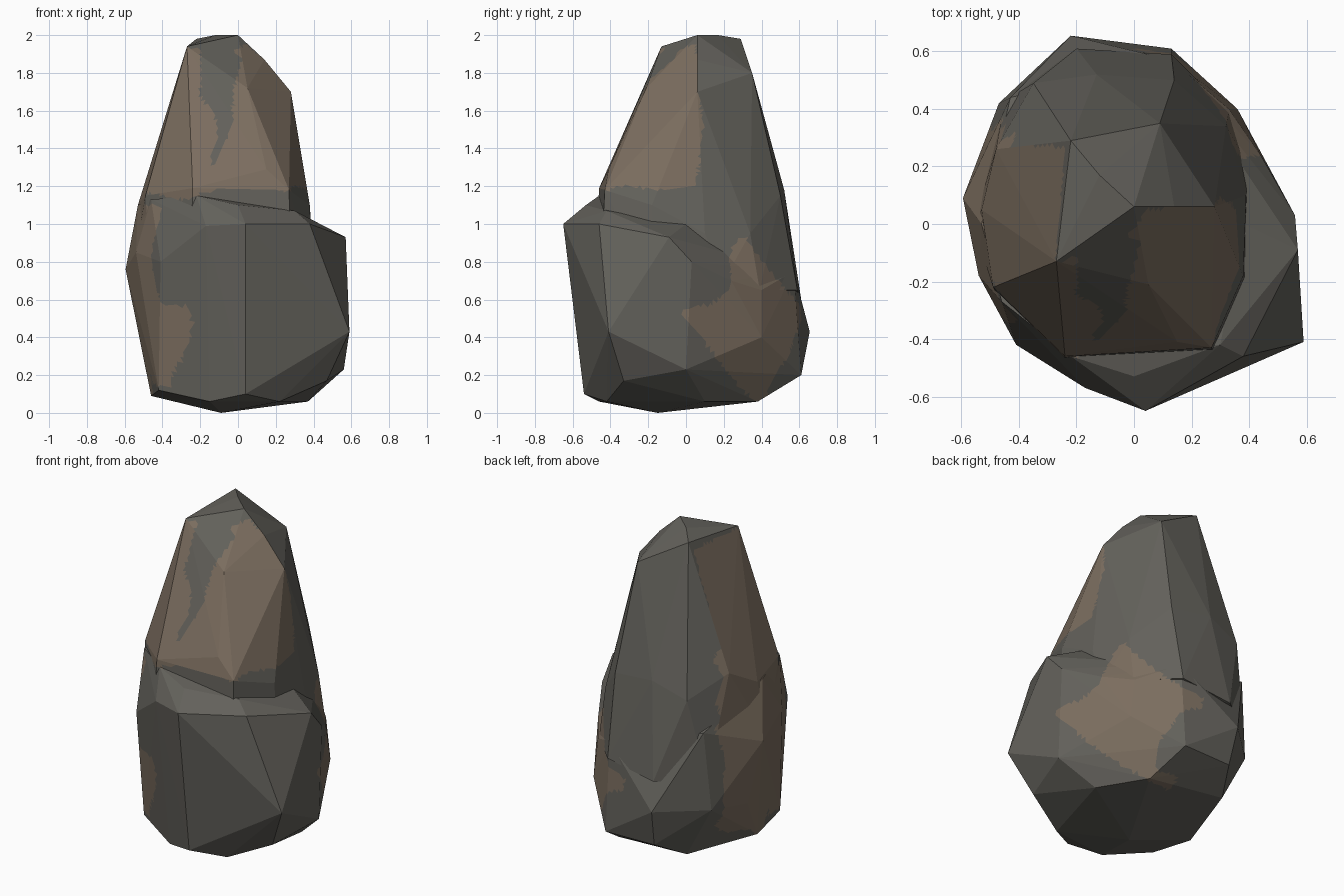
import bpy, bmesh
from mathutils import noise

if "Cube" in bpy.data.objects:
    bpy.data.objects.remove(bpy.data.objects["Cube"])

# Corner points of the broad base boulder
BASE = [
    (-.09, -.15, 0), (.37, .1, .06), (.2, .38, .06), (-.15, -.46, .06), (.22, -.42, .06),
    (-.46, -.05, .09), (.04, -.54, .1), (-.3, .42, .1), (-.42, -.33, .12),
    (.13, .61, .2), (-.2, .6, .2), (.56, .0, .23), (.47, -.33, .17), (.59, -.41, .43),
    (-.51, .12, .36), (-.47, .42, .42), (-.22, .655, .43), (.36, .4, .4),
    (-.595, .09, .76), (-.54, -.18, .85), (-.41, -.42, .8), (-.17, -.57, .99),
    (.04, -.65, 1.0), (.38, -.46, 1.0), (.57, -.09, .93), (.56, .03, .8),
    (.44, .24, .7), (.33, .4, .65), (.13, .57, .75), (-.43, .44, .9),
    (0, -.53, 1.1), (.3, -.42, 1.07), (-.46, -.27, 1.13), (-.22, -.46, 1.15),
    (-.53, .0, 1.1), (.38, .0, 1.0),
]
# Corner points of the tapering upper peak (the lowest ones sit inside the base)
PEAK = [
    (0, .06, 2), (-.12, .17, 2), (-.22, .29, 1.98), (-.27, -.13, 1.94), (.09, .35, 1.8),
    (.05, -.21, 1.72), (.14, .06, 1.87), (.28, .06, 1.7), (.15, -.41, 1.29),
    (.27, -.43, 1.18), (.38, -.18, 1.1), (.39, .1, .95), (.32, .34, .95),
    (.14, .5, 1.15), (-.13, .52, 1.18), (-.35, .49, 1.1), (-.48, .26, 1.22),
    (-.53, .05, 1.1), (-.49, -.22, 1.15), (-.24, -.46, 1.19), (-.56, .0, .75),
    (.13, .59, .65), (-.2, .61, .6), (-.45, .43, .6), (-.46, -.28, .75),
    (-.25, -.48, .8), (.28, -.45, .8), (.4, -.2, .7), (.4, .2, .7), (.33, .39, .65),
]


def hull(name, points):
    bm = bmesh.new()
    for p in points:
        bm.verts.new(p)
    res = bmesh.ops.convex_hull(bm, input=bm.verts[:])
    junk = {g for g in res['geom_interior'] + res['geom_unused']
            if isinstance(g, bmesh.types.BMVert)}
    bmesh.ops.delete(bm, geom=list(junk), context='VERTS')
    bmesh.ops.recalc_face_normals(bm, faces=bm.faces[:])
    me = bpy.data.meshes.new(name)
    bm.to_mesh(me)
    bm.free()
    ob = bpy.data.objects.new(name, me)
    bpy.context.collection.objects.link(ob)
    return ob


def material(name, rgb):
    m = bpy.data.materials.new(name)
    m.diffuse_color = (*rgb, 1)
    m.use_nodes = True
    m.node_tree.nodes["Principled BSDF"].inputs["Base Color"].default_value = m.diffuse_color
    return m


# Join both masses into one rock
rock = hull("rock", BASE)
peak = hull("peak", PEAK)
mod = rock.modifiers.new("join", 'BOOLEAN')
mod.operation = 'UNION'
mod.solver = 'EXACT'
mod.object = peak
bpy.context.view_layer.update()
joined = bpy.data.meshes.new_from_object(
    rock.evaluated_get(bpy.context.evaluated_depsgraph_get()))
rock.modifiers.clear()
rock.data = joined
bpy.data.objects.remove(peak)

# Grey stone with brown weathered patches
rock.data.materials.clear()
rock.data.materials.append(material("grey_stone", (.125, .12, .105)))
rock.data.materials.append(material("brown_stone", (.20, .155, .115)))


def is_brown(c):
    n = noise.noise(c * 3.0) * .1
    x, y, z = c.x + n, c.y - n, c.z + n
    if c.z > 1.1 and c.x < -.2 and c.y < .27:      # left side of the peak
        return c.z < 1.93 and (c.y > -.2 or z > 1.15)
    if z > 1.17 and y < .08:                       # peak front and right shoulder
        dagger = abs(x + .12) < (z - 1.3) * .24 and y < -.05
        return not dagger and z < 1.93
    if x < -.42 and y < .33:                       # left flank
        return True
    if x < -.28 and y < -.2 and .2 < z < .55:      # front left foot
        return True
    # right rear scar, a slanted diamond
    return x > .0 and abs(y - .33) / .32 + abs(z - .5) / .42 < 1


bm = bmesh.new()
bm.from_mesh(rock.data)
bmesh.ops.triangulate(bm, faces=bm.faces[:])
for limit in (.4, .22, .12, .07, .04):
    long_edges = [e for e in bm.edges if e.calc_length() > limit]
    bmesh.ops.subdivide_edges(bm, edges=long_edges, cuts=1, use_grid_fill=True)
    bmesh.ops.triangulate(bm, faces=bm.faces[:])
for f in bm.faces:
    f.smooth = False
    f.material_index = int(is_brown(f.calc_center_median()))
bm.to_mesh(rock.data)
bm.free()
